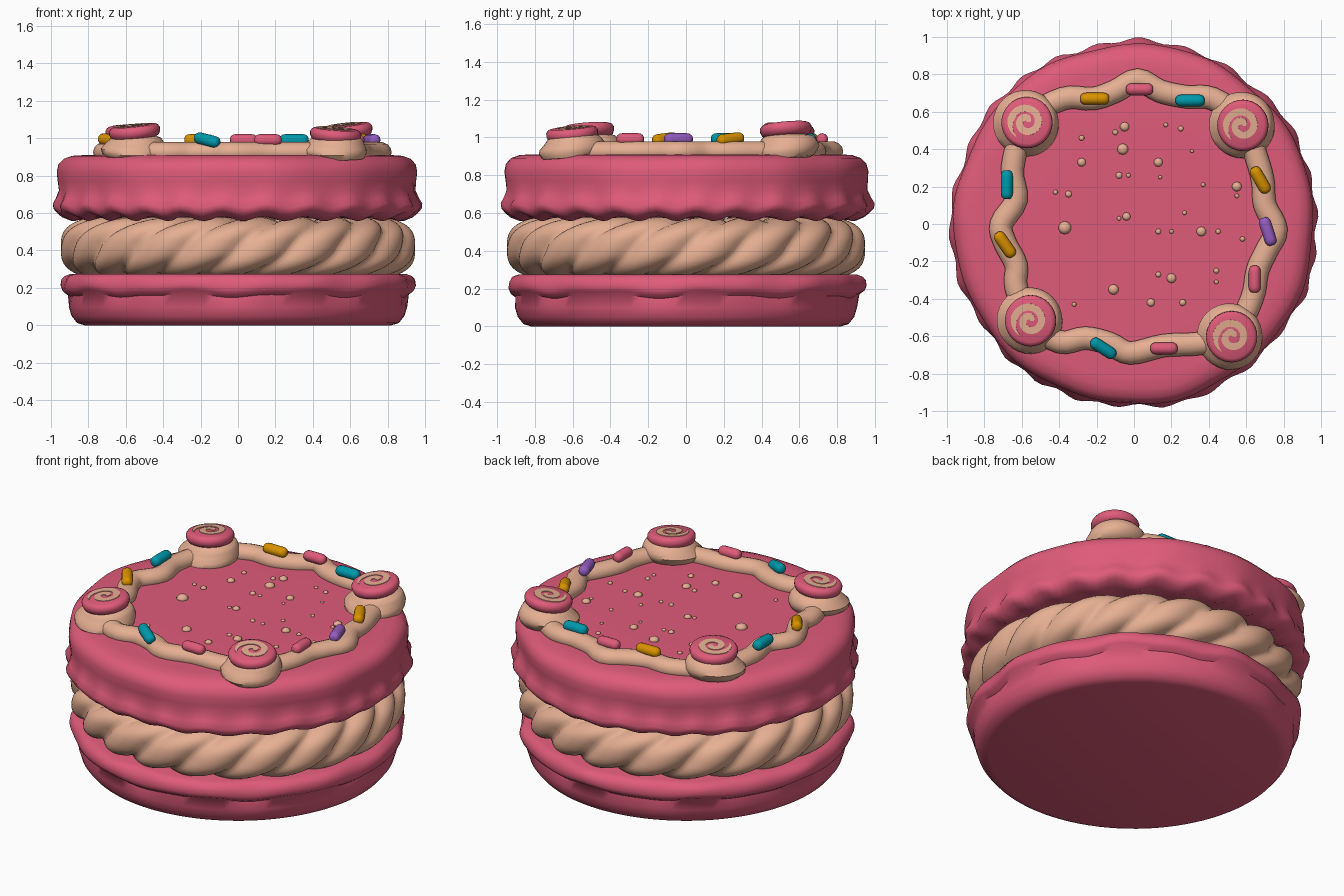
import bpy, bmesh, math
from math import sin, cos, pi, radians
from mathutils import Matrix, Vector

cube = bpy.data.objects.get("Cube")
if cube:
    bpy.data.objects.remove(cube)


def material(name, rgb):
    m = bpy.data.materials.new(name)
    m.use_nodes = True
    m.diffuse_color = (*rgb, 1)
    m.node_tree.nodes["Principled BSDF"].inputs["Base Color"].default_value = (*rgb, 1)
    return m


PINK = material("raspberry pink", (.74, .105, .195))
CREAM = material("tan cream", (.79, .43, .29))
TEAL = material("teal", (.0, .32, .41))
ORANGE = material("orange", (.70, .29, .0))
PURPLE = material("purple", (.30, .11, .53))


def add_object(name, bm, mat, matrix=Matrix(), angle=50):
    bmesh.ops.recalc_face_normals(bm, faces=bm.faces)
    mesh = bpy.data.meshes.new(name)
    bm.to_mesh(mesh)
    bm.free()
    mesh.materials.append(mat)
    obj = bpy.data.objects.new(name, mesh)
    obj.matrix_world = matrix
    bpy.context.collection.objects.link(obj)
    bpy.ops.object.select_all(action='DESELECT')
    obj.select_set(True)
    bpy.context.view_layer.objects.active = obj
    bpy.ops.object.shade_smooth_by_angle(angle=radians(angle))
    return obj


def bridge(bm, rings, close=False):
    """Join rings of vertices, closing the stack or capping its ends."""
    n = len(rings[0])
    pairs = list(zip(rings, rings[1:]))
    if close:
        pairs.append((rings[-1], rings[0]))
    for a, b in pairs:
        for i in range(n):
            j = (i + 1) % n
            bm.faces.new((a[i], a[j], b[j], b[i]))
    if not close:
        bm.faces.new(rings[0])
        bm.faces.new(rings[-1])


def lathe(name, profile, mat, segments, shape=lambda r, z, t: (r, z), matrix=Matrix(), angle=50):
    bm = bmesh.new()
    rings = []
    for r, z in profile:
        ring = []
        for i in range(segments):
            t = 2 * pi * i / segments
            rr, zz = shape(r, z, t)
            ring.append(bm.verts.new((rr * cos(t), rr * sin(t), zz)))
        rings.append(ring)
    bridge(bm, rings)
    return add_object(name, bm, mat, matrix, angle)


# Bottom biscuit with a softly lumpy rim
def lower_shape(r, z, t):
    lump = .008 * sin(9 * t) + .005 * sin(17 * t + 1)
    return (r + lump if z > .15 else r, z + lump if .15 < z < .25 else z)


lathe("bottom_biscuit", [(.82, 0), (.86, .012), (.89, .05), (.905, .10), (.907, .16),
      (.935, .18), (.945, .205), (.94, .235), (.925, .262), (.89, .275), (.6, .275)],
      PINK, 96, lower_shape)


# Top biscuit with a ruffled lower edge
def upper_shape(r, z, t):
    low = max(0, min(1, (.74 - z) / .12))
    wave = sin(26 * t + .8 * sin(3 * t))
    lump = .006 * sin(7 * t + 6 * z) + .004 * sin(13 * t)
    if r < .84:
        return r, z
    return r + lump + .012 * low * wave, z + low * .014 * wave


lathe("top_biscuit", [(.7, .60), (.83, .575), (.90, .57), (.95, .59), (.975, .612),
      (.98, .64), (.965, .675), (.952, .72), (.957, .77), (.962, .82), (.953, .86),
      (.925, .89), (.88, .906), (.82, .91), (.4, .91)], PINK, 156, upper_shape)

# Twisted rope of cream filling
bm = bmesh.new()
rings = []
STEPS, SIDES = 240, 40
for i in range(STEPS):
    t = 2 * pi * i / STEPS
    ring = []
    for j in range(SIDES):
        p = 2 * pi * j / SIDES
        ridge = abs(sin((20 * t - 4 * p) / 2)) ** .7
        s = .80 + .20 * ridge
        # a slightly squared cross-section
        x = math.copysign(abs(cos(p)) ** .8, cos(p))
        z = math.copysign(abs(sin(p)) ** .8, sin(p))
        r = .70 + .255 * s * x
        ring.append(bm.verts.new((r * cos(t), r * sin(t), .415 + .165 * s * z)))
    rings.append(ring)
bridge(bm, rings, close=True)
add_object("cream_filling", bm, CREAM, angle=60)

# Wavy piped border on top
PATH = [(-57, 55), (-38, 67), (-22, 67), (-10, 71), (2, 77), (14, 71), (28, 68), (42, 67),
        (58, 55), (66, 34), (69, 22), (70, 10), (76, -3), (71, -14), (66, -25), (63, -40),
        (52, -60), (34, -64), (16, -65), (-2, -69), (-13, -64), (-26, -61), (-40, -63),
        (-55, -52), (-63, -34), (-63, -22), (-69, -10), (-71, 0), (-63, 13), (-65, 30)]
points = [Vector((x / 100, y / 100, .925)) for x, y in PATH]
n = len(points)
smooth = []
for i in range(n):
    a, b, c, d = (points[(i + k) % n] for k in (-1, 0, 1, 2))
    for u in (0, .25, .5, .75):
        smooth.append(.5 * (2 * b + (c - a) * u + (2 * a - 5 * b + 4 * c - d) * u ** 2
                            + (3 * b - a - 3 * c + d) * u ** 3))
bm = bmesh.new()
rings = []
for i, p in enumerate(smooth):
    tangent = (smooth[(i + 1) % len(smooth)] - smooth[i - 1]).normalized()
    side = Vector((tangent.y, -tangent.x, 0))
    ring = []
    for j in range(14):
        w = 2 * pi * j / 14
        ring.append(bm.verts.new(p + side * .062 * cos(w) + Vector((0, 0, .055 * sin(w)))))
    rings.append(ring)
bridge(bm, rings, close=True)
add_object("piped_border", bm, CREAM)


# Corner rosettes, each with a swirled candy
def rosette_shape(r, z, t):
    return r * (1 + .05 * sin(t + 45 * z)), z + .012 * sin(t) * (r > .1)


def swirl(name, matrix):
    bm = bmesh.new()
    previous = None
    count = 44
    for i in range(count + 1):
        u = i / count
        t = u * 3.3 * pi
        mid = .012 + .083 * u
        half = .019 * min(1, 8 * (1 - u) + .1, 5 * u + .4)
        pair = [bm.verts.new((r * cos(t), r * sin(t), 0)) for r in (mid - half, mid + half)]
        if previous:
            bm.faces.new((previous[0], previous[1], pair[1], pair[0]))
        previous = pair
    top = bmesh.ops.extrude_face_region(bm, geom=bm.faces[:])["geom"]
    bmesh.ops.translate(bm, vec=(0, 0, .005),
                        verts=[v for v in top if isinstance(v, bmesh.types.BMVert)])
    add_object(name, bm, CREAM, matrix, 30)


CORNERS = [("back_right", -.57, .54, 1.01, -4, -4), ("back_left", .585, .53, 1.015, 5, -6),
           ("front_left", .52, -.6, .993, 5, 4), ("front_right", -.55, -.515, 1.01, 4, -6)]
for label, x, y, z, tilt_x, tilt_y in CORNERS:
    place = Matrix.Translation((x, y, 0))
    lathe("rosette_" + label, [(.10, .885), (.15, .893), (.172, .92), (.175, .945),
          (.16, .968), (.148, .985), (.135, 1.0), (.10, 1.018)], CREAM, 32, rosette_shape, place)
    tilted = (Matrix.Translation((x, y, z)) @ Matrix.Rotation(radians(tilt_x), 4, 'X')
              @ Matrix.Rotation(radians(tilt_y), 4, 'Y'))
    lathe("candy_" + label, [(.11, -.01), (.128, 0), (.137, .02), (.137, .038),
          (.128, .052), (.115, .058)], PINK, 32, matrix=tilted)
    swirl("candy_swirl_" + label, tilted @ Matrix.Translation((0, 0, .056)))

# Sprinkles: colour, x, y, heading, pitch
SPRINKLES = [(ORANGE, -.21, .67, 0, 0), (PINK, .03, .72, 0, 0), (TEAL, .30, .66, 0, 0),
             (ORANGE, .675, .235, -60, 6), (PURPLE, .715, -.04, -72, 0), (PINK, .645, -.295, 90, 0),
             (PINK, .16, -.665, 0, 0), (TEAL, -.165, -.665, -33, 12),
             (ORANGE, -.69, -.11, -55, 6), (TEAL, -.68, .21, 90, 0)]
for k, (mat, x, y, heading, pitch) in enumerate(SPRINKLES):
    length = .045 if mat is not PINK else .04
    cap = [(.012, .032), (.022, .027), (.03, .015), (.032, 0)]
    profile = [(r, -length - h) for r, h in cap] + [(r, length + h) for r, h in reversed(cap)]
    matrix = (Matrix.Translation((x, y, .99)) @ Matrix.Rotation(radians(heading), 4, 'Z')
              @ Matrix.Rotation(radians(90 + pitch), 4, 'Y'))
    lathe(f"sprinkle_{k + 1}", profile, mat, 12, matrix=matrix)

# Crumbs scattered on the top: x, y, radius
CRUMBS = [(-5, 52, 2.5), (-10, 49, 1.5), (-28, 46, 1.5), (17, 53, 1.2), (25, 51, 1.5),
          (-6, 40, 3), (-28, 33, 2.3), (13, 33, 2.4), (31, 39, 1), (-8, 26, 1.8), (-3, 26, 1.2),
          (14, 25, 1), (-42, 17, 1.3), (-35, 16, 1.8), (37, 21, 1.2), (55, 20, 2.6), (55, 15, 1.2),
          (-4, 4, 2.2), (-8, 3, 1.2), (27, 6, 1.2), (-37, -2, 3.5), (13, -4, 1.5), (20, -4, 1.2),
          (36, -4, 2.6), (45, -4, 1.4), (58, -8, 1.4), (13, -27, 1.5), (20, -29, 2.6),
          (44, -25, 1.5), (44, -31, 1.2), (-11, -35, 2.8), (9, -42, 2.2), (26, -42, 1.8),
          (-32, -43, 1.2)]
bm = bmesh.new()
for x, y, r in CRUMBS:
    place = Matrix.Translation((x / 100, y / 100, .912)) @ Matrix.Diagonal((1, 1, .7, 1))
    bmesh.ops.create_uvsphere(bm, u_segments=10, v_segments=6, radius=r / 100, matrix=place)
add_object("crumbs", bm, CREAM)
